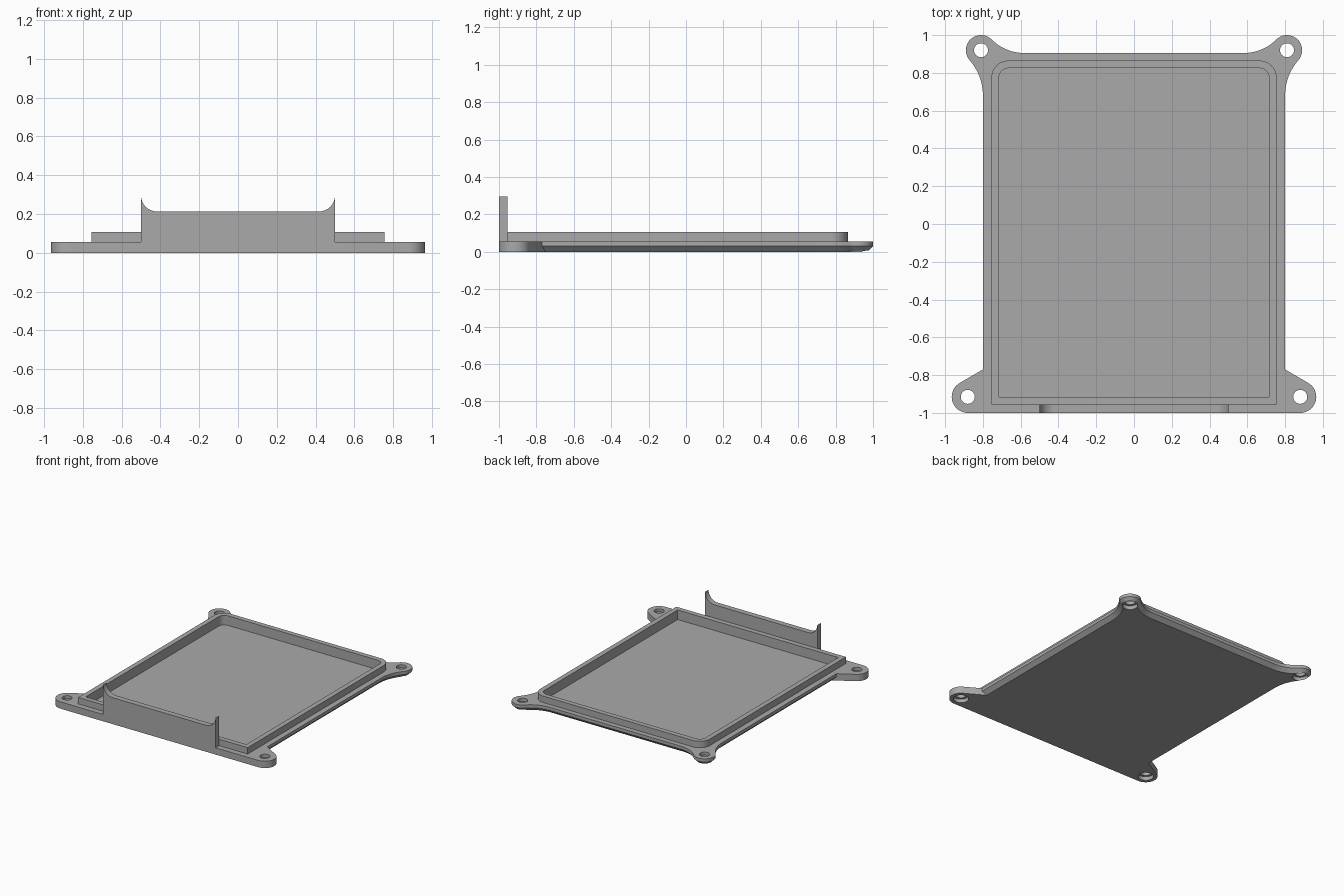
import bpy
import bmesh
from math import sin, cos, radians, atan2, degrees, hypot, tan

cube = bpy.data.objects.get("Cube")
if cube:
    bpy.data.objects.remove(cube)

grey = bpy.data.materials.new("plain grey")
grey.use_nodes = True
colour = (0.4, 0.4, 0.4, 1)
grey.diffuse_color = colour
grey.node_tree.nodes["Principled BSDF"].inputs["Base Color"].default_value = colour

TOP, CHAMFER, FLOOR, RIM_TOP = 0.055, 0.03, 0.03, 0.107


def arc(cx, cy, r, a0, a1, n):
    angles = [radians(a0 + (a1 - a0) * i / n) for i in range(n + 1)]
    return [(cx + r * cos(a), cy + r * sin(a)) for a in angles]


def mirrored(half):
    return half + [(-x, y) for x, y in reversed(half)]


def level(points, z):
    return [(x, y, z) for x, y in points]


def loft(name, rings, hollow=False):
    """Skin a stack of matching rings; cap the ends or join them."""
    bm = bmesh.new()
    loops = [[bm.verts.new(p) for p in ring] for ring in rings]
    pairs = list(zip(loops, loops[1:]))
    if hollow:
        pairs.append((loops[-1], loops[0]))
    else:
        bm.faces.new(loops[0][::-1])
        bm.faces.new(loops[-1])
    n = len(loops[0])
    for low, high in pairs:
        for i in range(n):
            j = (i + 1) % n
            bm.faces.new((low[i], low[j], high[j], high[i]))
    bmesh.ops.remove_doubles(bm, verts=bm.verts, dist=1e-5)
    bmesh.ops.recalc_face_normals(bm, faces=bm.faces)
    mesh = bpy.data.meshes.new(name)
    bm.to_mesh(mesh)
    bm.free()
    mesh.materials.append(grey)
    obj = bpy.data.objects.new(name, mesh)
    bpy.context.collection.objects.link(obj)
    return obj


def activate(obj):
    bpy.ops.object.select_all(action='DESELECT')
    obj.select_set(True)
    bpy.context.view_layer.objects.active = obj


def cut(target, cutter):
    mod = target.modifiers.new("cut", 'BOOLEAN')
    mod.operation = 'DIFFERENCE'
    mod.solver = 'EXACT'
    mod.object = cutter
    activate(target)
    bpy.ops.object.modifier_apply(modifier=mod.name)
    bpy.data.objects.remove(cutter)


# Mounting ear centres and radii
FRONT_EAR, FRONT_R = (0.88, -0.915), 0.085
BACK_EAR, BACK_R = (0.81, 0.92), 0.08
SIDE, BACK = 0.8, 0.905


def plate_outline(d):
    """Plate edge, inset by d everywhere but the front and its ears."""
    half = arc(*FRONT_EAR, FRONT_R, -90, 60, 20)
    half.append((SIDE - d, -0.77 + d * tan(radians(30))))
    ex, ey = BACK_EAR
    # fillets tangent to the straight edge and the back ear
    r1, y1 = 0.285, 0.68
    r2, x2 = 0.246, 0.58
    c1 = (SIDE + r1, y1)
    c2 = (x2, BACK + r2)
    a1 = degrees(atan2(ey - c1[1], ex - c1[0]))
    a2 = degrees(atan2(ey - c2[1], ex - c2[0]))
    half += arc(*c1, r1 + d, 180, a1, 10)
    half += arc(ex, ey, BACK_R - d, a1 - 180, a2 + 180, 24)
    half += arc(*c2, r2 + d, a2, -90, 10)
    return mirrored(half)


def tray_outline(d):
    """Square at the front, rounded at the back."""
    x, y, r = 0.755 - d, 0.865 - d, 0.09 - d
    return mirrored([(x, -0.955 + d)] + arc(x - r, y - r, r, 0, 90, 10))


# Base plate with chamfered underside
edge = plate_outline(0)
plate = loft("base_plate", [level(plate_outline(CHAMFER), 0),
                            level(edge, CHAMFER), level(edge, TOP)])

# Recessed tray floor
inner = tray_outline(0.04)
cut(plate, loft("tray_cutter", [level(inner, FLOOR), level(inner, 0.2)]))

# Screw holes with counterbores underneath
for ex, ey in (FRONT_EAR, BACK_EAR):
    for side in (-1, 1):
        hole = arc(side * ex, ey, 0.037, 0, 348.75, 31)
        bore = arc(side * ex, ey, 0.056, 0, 348.75, 31)
        cut(plate, loft("hole_cutter", [level(bore, -0.1), level(bore, 0.03),
                                        level(hole, 0.03), level(hole, 0.2)]))

# Raised rim around the tray
outer = tray_outline(0)
rim = loft("tray_rim", [level(outer, TOP), level(outer, RIM_TOP),
                        level(inner, RIM_TOP), level(inner, TOP)], hollow=True)

# Front wall with curved horns at both ends
profile = mirrored([(0.5, TOP), (0.5, 0.295)] + arc(0.418, 0.295, 0.082, 0, -90, 12))
wall = loft("front_wall", [[(x, y, z) for x, z in profile] for y in (-1, -0.955)])

for obj in (plate, rim, wall):
    activate(obj)
    bpy.ops.object.shade_smooth_by_angle(angle=radians(25))
